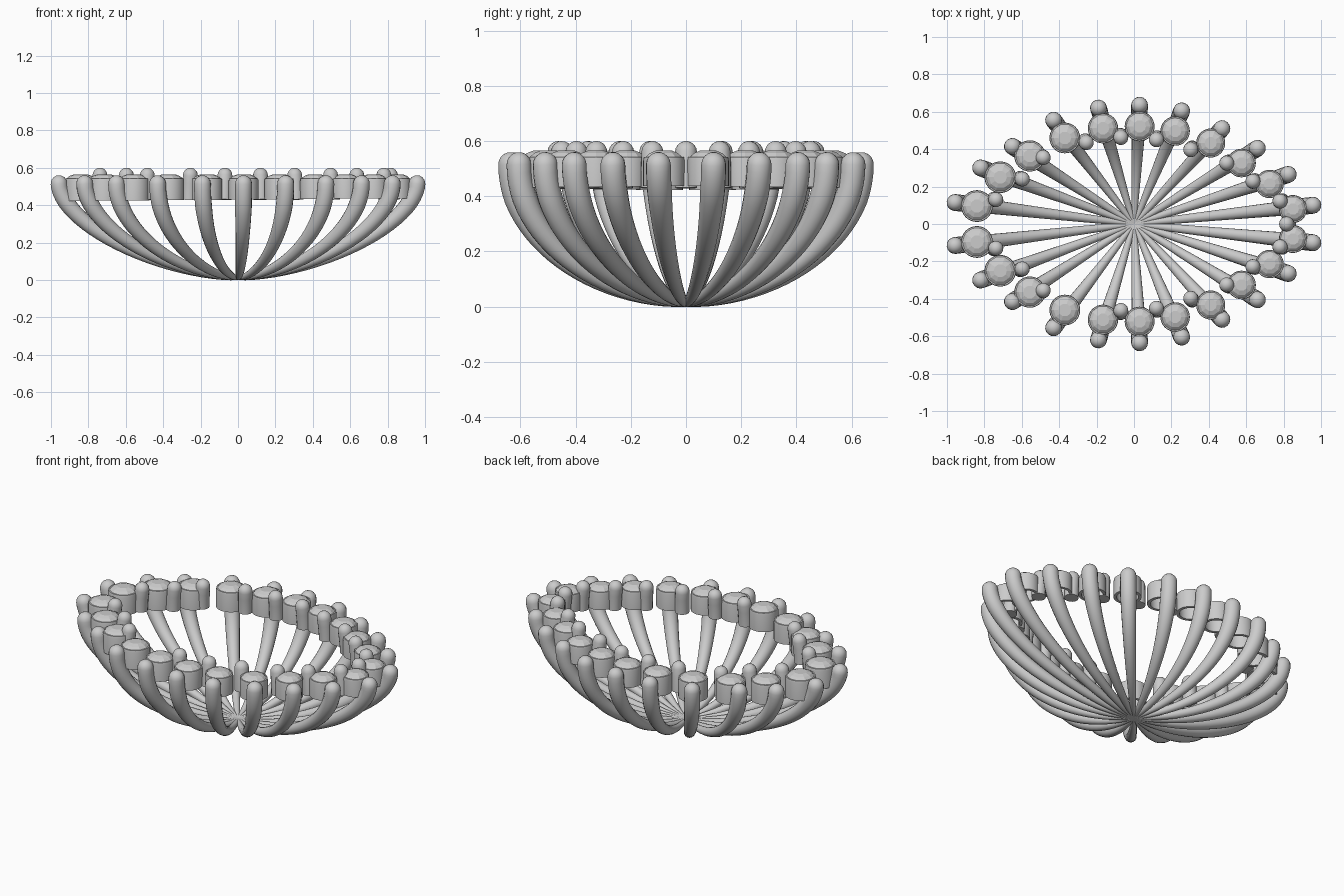
import bpy, bmesh, math
from mathutils import Vector

if "Cube" in bpy.data.objects:
    bpy.data.objects.remove(bpy.data.objects["Cube"])

# Half layout (y > 0), mirrored across y = 0: rib tips, stones, inner beads
RIBS = [(.957, .10), (.825, .265), (.66, .405), (.47, .51), (.255, .605), (.03, .635),
        (-.19, .62), (-.43, .555), (-.65, .415), (-.82, .30), (-.957, .115)]
GEMS = [(.85, .08), (.725, .214), (.575, .326), (.41, .433), (.22, .497), (.03, .522),
        (-.166, .512), (-.37, .46), (-.557, .364), (-.715, .25), (-.84, .096)]
BEADS = [(.78, .122), (.635, .228), (.495, .325), (.303, .397), (.12, .45),
         (-.07, .462), (-.485, .355), (-.597, .24), (-.738, .13)]


def finish(name, bm, smooth=True):
    bmesh.ops.recalc_face_normals(bm, faces=bm.faces[:])
    me = bpy.data.meshes.new(name)
    bm.to_mesh(me)
    bm.free()
    if smooth:
        me.shade_smooth()
        me.set_sharp_from_angle(angle=math.radians(35))
    ob = bpy.data.objects.new(name, me)
    bpy.context.collection.objects.link(ob)
    return ob


def bridge(bm, a, b):
    n = len(a)
    for i in range(n):
        bm.faces.new((a[i], a[(i + 1) % n], b[(i + 1) % n], b[i]))


def tube(name, pts, radii, side, seg=16):
    """Sweep a round section along pts and close the end with a dome."""
    tan = [(pts[min(i + 1, len(pts) - 1)] - pts[max(i - 1, 0)]).normalized()
           for i in range(len(pts))]
    pts, radii = list(pts), list(radii)
    end, r, t = pts[-1], radii[-1], tan[-1]
    for a in (20, 40, 60, 78):
        a = math.radians(a)
        pts.append(end + t * r * math.sin(a))
        radii.append(r * math.cos(a))
        tan.append(t)
    bm = bmesh.new()
    rings = []
    for p, rad, t in zip(pts, radii, tan):
        n = t.cross(side).normalized()
        rings.append([bm.verts.new(p + rad * (side * math.cos(k) + n * math.sin(k)))
                      for k in (2 * math.pi * i / seg for i in range(seg))])
    for a, b in zip(rings, rings[1:]):
        bridge(bm, a, b)
    bm.faces.new(rings[0])
    bm.faces.new(rings[-1])
    return finish(name, bm)


def lathe(name, x, y, profile, seg, closed, smooth):
    bm = bmesh.new()
    rings = [[bm.verts.new((x + r * math.cos(2 * math.pi * i / seg),
                            y + r * math.sin(2 * math.pi * i / seg), z))
              for i in range(seg)] for r, z in profile]
    for a, b in zip(rings, rings[1:]):
        bridge(bm, a, b)
    if closed:
        bridge(bm, rings[-1], rings[0])
    else:
        bm.faces.new(rings[0])
        bm.faces.new(rings[-1])
    return finish(name, bm, smooth)


def rib(x, y):
    R = math.hypot(x, y)
    d = Vector((x / R, y / R, 0))
    e = 2.0 - 0.3 * max(0, (R - .64) / .32)      # long ribs are straighter
    pts, radii = [], []
    for i in range(25):
        a = math.pi / 2 * i / 24
        u = math.sin(a) ** (2 / e)
        z = 1 - max(0, math.cos(a)) ** (2 / e)
        rad = .010 + .035 * min(1, (i / 20)) ** .75
        pts.append(d * (R * u) + Vector((0, 0, .010 + .505 * z + .025 * u * (1 - z))))
        radii.append(rad)
    tube("rib", pts, radii, Vector((-d.y, d.x, 0)))


def bead_prong(x, y):
    d = Vector((x, y, 0)).normalized()
    p = Vector((x, y, 0))
    pts = [p + d * o + Vector((0, 0, z)) for o, z in ((.012, .43), (.01, .47), (.005, .52), (0, .56))]
    tube("bead_prong", pts, [.04] * 4, Vector((-d.y, d.x, 0)))


def stone(x, y):
    r = .08 - .006 * x
    lo = .43 + .008 * x
    # hollow setting ring
    lathe("setting_ring", x, y, [(r, lo), (r, .53), (r * .97, .543), (r * .88, .543),
                                 (r * .86, .52), (r * .78, lo)], 32, True, True)
    # faceted stone
    lathe("stone", x, y, [(r * .1, .475), (r * .9, .53), (r * .92, .542),
                          (r * .72, .556), (r * .42, .565)], 10, False, False)


for s in (1, -1):
    for x, y in RIBS:
        rib(x, y * s)
    for x, y in GEMS:
        stone(x, y * s)
    for x, y in BEADS:
        bead_prong(x, y * s)
# unpaired beads
bead_prong(.815, 0)
bead_prong(-.255, .435)
